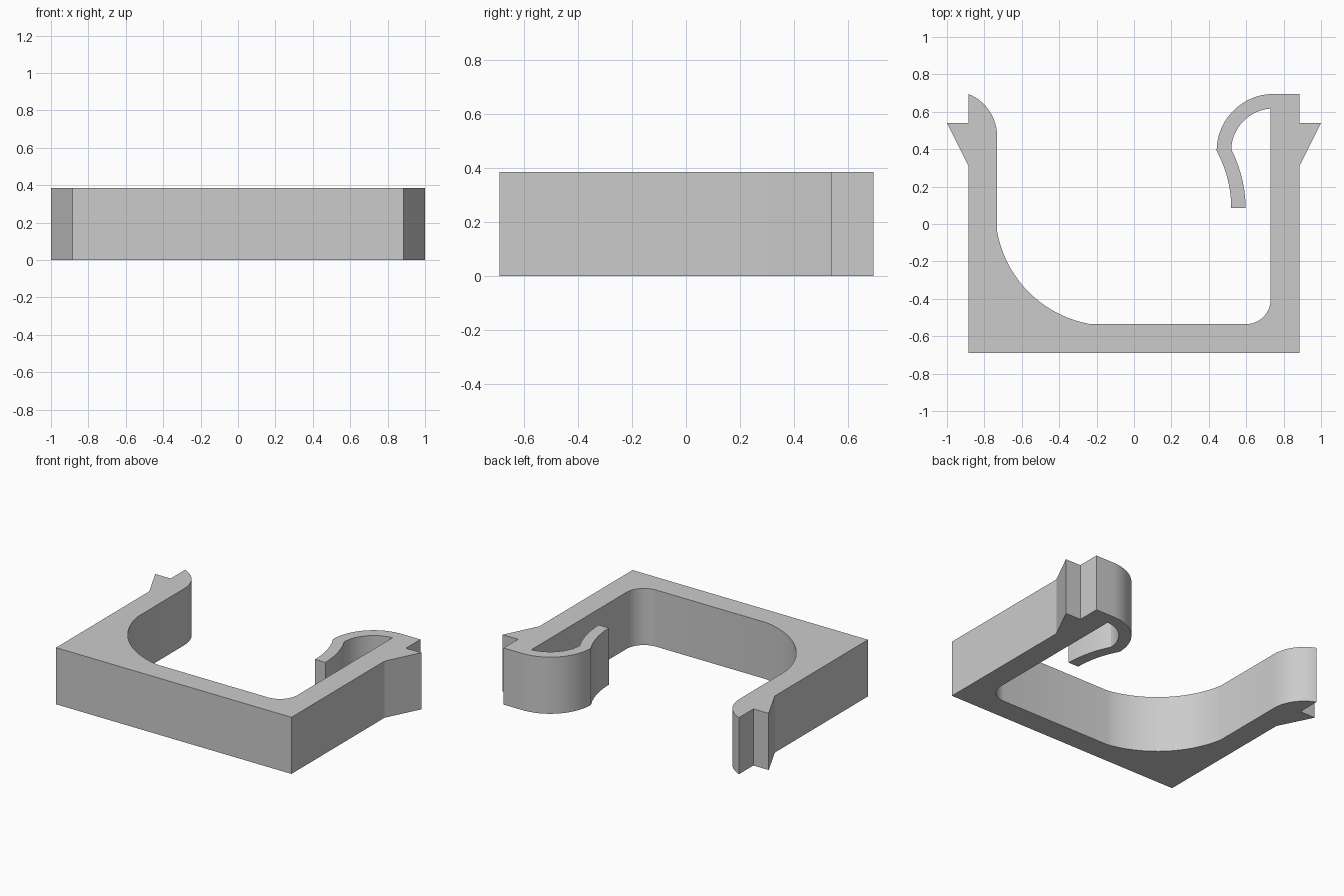
import bpy, bmesh
from math import atan2, ceil, cos, hypot, pi, radians, sin

cube = bpy.data.objects.get("Cube")
if cube:
    bpy.data.objects.remove(cube)

HEIGHT = 0.385


def arc(centre, start, end, direction):
    """Points from start to end round centre; direction 1 is anticlockwise."""
    cx, cy = centre
    a0 = atan2(start[1] - cy, start[0] - cx)
    a1 = atan2(end[1] - cy, end[0] - cx)
    sweep = direction * ((direction * (a1 - a0)) % (2 * pi))
    r0 = hypot(start[0] - cx, start[1] - cy)
    r1 = hypot(end[0] - cx, end[1] - cy)
    n = ceil(abs(sweep) / radians(4))
    points = []
    for i in range(n + 1):
        t = i / n
        r = r0 + (r1 - r0) * t
        points.append((cx + r * cos(a0 + sweep * t), cy + r * sin(a0 + sweep * t)))
    return points


def barb(side):
    """Triangular catch on the outside of an arm, from bottom to top."""
    return [(side * 0.885, 0.31), (side, 0.54), (side * 0.885, 0.54)]


# Outer base and left arm with its barb
outline = [(-0.885, -0.69), (0.885, -0.69)] + barb(1) + [(0.885, 0.695)]

# Hooked spring finger: outside, tip, then inside
hook, finger = (0.745, 0.39), (-0.115, 0.085)
outline += arc(hook, (0.745, 0.695), (0.442, 0.39), 1)
outline += arc(finger, (0.442, 0.39), (0.52, 0.085), -1)[1:]
outline += arc(finger, (0.597, 0.085), (0.52, 0.4), 1)
outline += arc(hook, (0.52, 0.4), (0.73, 0.617), -1)[1:]

# Inner cradle: small fillet, floor, large sweep
outline += arc((0.6, -0.405), (0.73, -0.405), (0.6, -0.535), -1)
outline += arc((-0.13, 0.07), (-0.235, -0.535), (-0.732, -0.04), -1)

# Rounded tip and barb of the right arm
outline += arc((-0.975, 0.47), (-0.732, 0.47), (-0.885, 0.695), 1)
outline += reversed(barb(-1))

# Extrude the outline into the clip
bm = bmesh.new()
base = bm.faces.new([bm.verts.new((x, y, 0)) for x, y in outline])
top = bmesh.ops.extrude_face_region(bm, geom=[base], use_keep_orig=True)
bmesh.ops.translate(bm, vec=(0, 0, HEIGHT),
                    verts=[v for v in top["geom"] if isinstance(v, bmesh.types.BMVert)])
bmesh.ops.recalc_face_normals(bm, faces=bm.faces)
mesh = bpy.data.meshes.new("clip_body")
bm.to_mesh(mesh)
bm.free()

clip = bpy.data.objects.new("clip_body", mesh)
bpy.context.collection.objects.link(clip)

# Plain grey plastic
grey = bpy.data.materials.new("light_grey")
grey.use_nodes = True
colour = (0.6, 0.6, 0.6, 1)
grey.diffuse_color = colour
grey.node_tree.nodes["Principled BSDF"].inputs["Base Color"].default_value = colour
mesh.materials.append(grey)

# Smooth curved walls, sharp corners
bpy.ops.object.select_all(action="DESELECT")
clip.select_set(True)
bpy.context.view_layer.objects.active = clip
bpy.ops.object.shade_smooth_by_angle(angle=radians(15))
